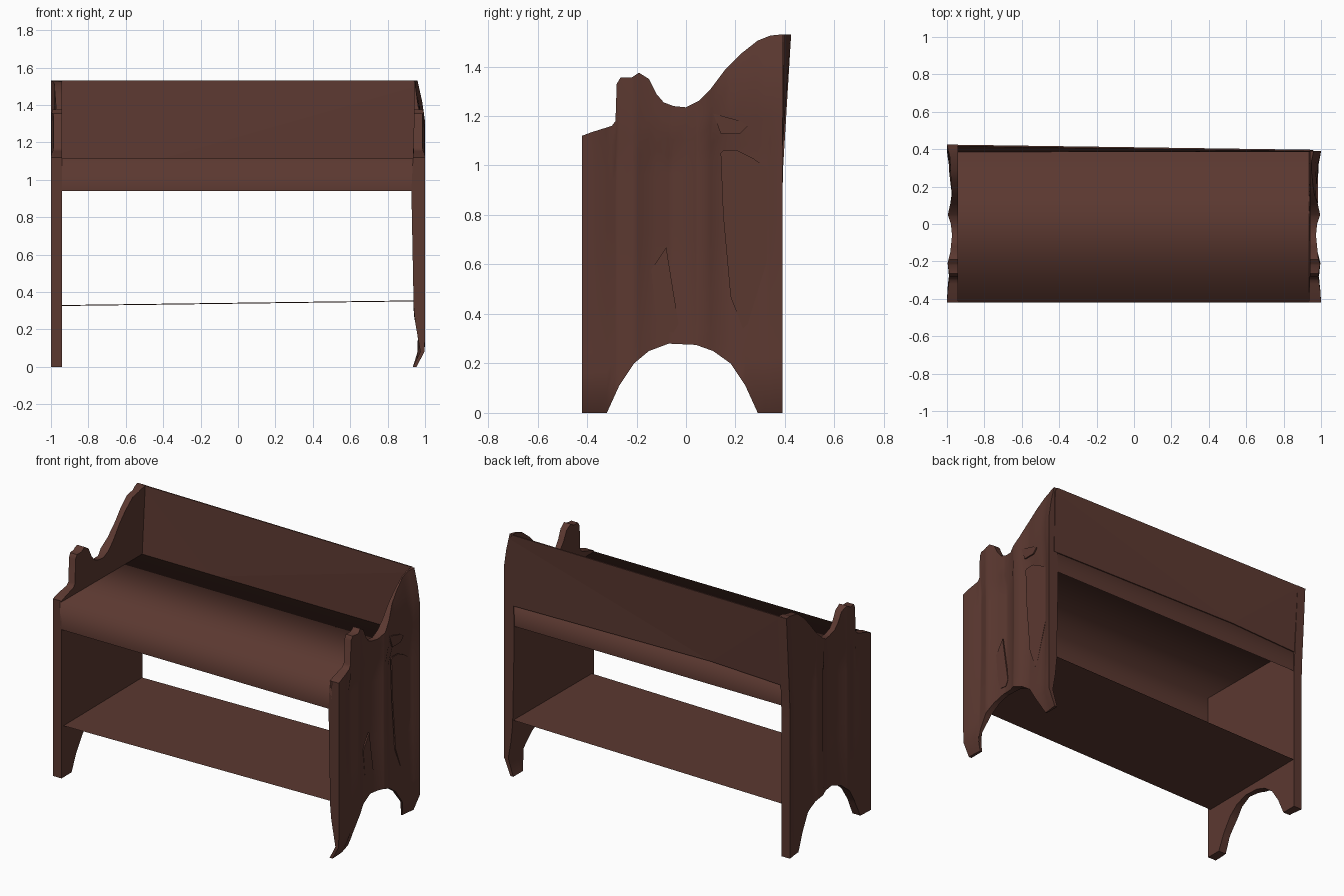
import bpy, bmesh, math

cube = bpy.data.objects.get("Cube")
if cube:
    bpy.data.objects.remove(cube)

# One dark wood colour throughout
wood = bpy.data.materials.new("dark_brown_wood")
wood.use_nodes = True
colour = (0.105, 0.040, 0.030, 1)
wood.diffuse_color = colour
bsdf = wood.node_tree.nodes["Principled BSDF"]
bsdf.inputs["Base Color"].default_value = colour
bsdf.inputs["Roughness"].default_value = 0.8


def finish(name, bm, angle=None):
    bmesh.ops.recalc_face_normals(bm, faces=bm.faces)
    mesh = bpy.data.meshes.new(name)
    bm.to_mesh(mesh)
    bm.free()
    mesh.materials.append(wood)
    obj = bpy.data.objects.new(name, mesh)
    bpy.context.collection.objects.link(obj)
    if angle:
        bpy.ops.object.select_all(action='DESELECT')
        obj.select_set(True)
        bpy.context.view_layer.objects.active = obj
        bpy.ops.object.shade_smooth_by_angle(angle=math.radians(angle))
    return obj


def lerp_table(table, v):
    """Linear lookup in a list of (key, value) pairs."""
    for (a, p), (b, q) in zip(table, table[1:]):
        if v <= b:
            return p + (q - p) * max(0, (v - a) / (b - a))
    return table[-1][1]


# End panel outline: top edge with the scroll, and arched foot opening
TOP = [(-.42, 1.12), (-.38, 1.135), (-.30, 1.16), (-.285, 1.18), (-.28, 1.33),
       (-.265, 1.355), (-.22, 1.355), (-.19, 1.375), (-.15, 1.35), (-.12, 1.29),
       (-.09, 1.255), (-.05, 1.24), (0, 1.235), (.05, 1.26), (.1, 1.31),
       (.16, 1.39), (.22, 1.45), (.29, 1.505), (.34, 1.525), (.39, 1.53)]
ARCH = [(-.42, 0), (-.32, 0), (-.27, .11), (-.21, .2), (-.15, .25), (-.07, .28),
        (.04, .275), (.11, .25), (.18, .2), (.24, .11), (.29, 0), (.39, 0)]
# Carved depth of the outer face across the panel
FLUTE = [(-.42, .0), (-.36, .006), (-.28, .024), (-.21, .006), (-.15, .03),
         (-.06, .045), (0, .035), (.05, .008), (.11, .03), (.16, .045),
         (.24, .035), (.32, .028), (.36, .01), (.39, 0)]
# Inner face of the warped end, and its bent foot
WARP_IN = [(0, .935), (.08, .975), (.28, .94), (.94, .927), (1.2, .94)]
WARP_OUT = [(0, .955), (.05, .99), (.1, 1), (1.35, 1), (1.53, .96)]


def end_panel(name, side):
    ys = sorted({y for table in (TOP, ARCH, FLUTE) for y, _ in table})
    rows = 14
    bm = bmesh.new()
    inner, outer = [], []
    for y in ys:
        lo, hi = lerp_table(ARCH, y), lerp_table(TOP, y)
        col_in, col_out = [], []
        for i in range(rows + 1):
            z = lo + (hi - lo) * i / rows
            fade = min(1, .35 + z) * (1 if z < 1.1 else .6)
            depth = lerp_table(FLUTE, y) * fade
            xi, xo = .94, 1 - depth
            if side > 0:
                xi, xo = lerp_table(WARP_IN, z), lerp_table(WARP_OUT, z) - depth
                xo = max(xo, xi + .008)
            yy = y
            if side < 0 and y > .3:
                yy += .035 * max(0, z - .95) / .58
            col_in.append(bm.verts.new((side * xi, yy, z)))
            col_out.append(bm.verts.new((side * xo, yy, z)))
        inner.append(col_in)
        outer.append(col_out)
    for j in range(len(ys) - 1):
        for grid in (inner, outer):
            for i in range(rows):
                bm.faces.new((grid[j][i], grid[j + 1][i],
                              grid[j + 1][i + 1], grid[j][i + 1]))
        for i in (0, rows):
            bm.faces.new((inner[j][i], inner[j + 1][i],
                          outer[j + 1][i], outer[j][i]))
    for j in (0, len(ys) - 1):
        for i in range(rows):
            bm.faces.new((inner[j][i], inner[j][i + 1],
                          outer[j][i + 1], outer[j][i]))
    return finish(name, bm, 50)


end_panel("left_end_panel", 1)
end_panel("right_end_panel", -1)


def plate(name, x, outline, thick=.008):
    """Flat facet set into an end panel."""
    bm = bmesh.new()
    face = bm.faces.new([bm.verts.new((x, y, z)) for y, z in outline])
    ext = bmesh.ops.extrude_face_region(bm, geom=[face])["geom"]
    for v in ext:
        if isinstance(v, bmesh.types.BMVert):
            v.co.x += thick
    return finish(name, bm)


plate("large_side_facet", .968, [(.14, 1.05), (.15, 1.06), (.21, 1.06), (.27, 1.03),
                                 (.385, .95), (.36, .72), (.25, .36), (.23, .34),
                                 (.18, .47), (.15, .8)])
plate("small_side_facet", .966, [(-.14, .58), (-.08, .67), (-.03, .36), (-.05, .325),
                                 (-.1, .33), (-.12, .37)])
plate("upper_side_facet", .975, [(.11, 1.21), (.22, 1.18), (.25, 1.16),
                                 (.22, 1.13), (.14, 1.13)])


def strip(name, path, x0, x1, angle=None):
    """Sheet running between the ends; path holds (y, z) points."""
    bm = bmesh.new()
    ends = [[bm.verts.new((x, y, z)) for y, z in path] for x in (x0, x1)]
    for i in range(len(path) - 1):
        bm.faces.new((ends[0][i], ends[1][i], ends[1][i + 1], ends[0][i + 1]))
    return finish(name, bm, angle)


# Seat with front apron and rear rail, softly shaded over the edges
strip("seat_and_apron", [(-.42, .94), (-.42, 1.115), (.385, 1.11), (.385, .95)],
      -.95, .95, 120)

# Low shelf, rising slightly to one end
shelf = strip("lower_shelf", [(-.40, .33), (.385, .335)], -.95, .95)
for v in shelf.data.vertices:
    v.co.z += .02 if v.co.x > 0 else -.005

# Backrest: two flat triangular halves meeting on a diagonal
bm = bmesh.new()
low_r, low_mid, low_l, top_l, top_r = [bm.verts.new(p) for p in (
    (-.96, .388, 1.08), (-.45, .388, 1.10), (.96, .388, 1.08),
    (.955, .392, 1.50), (-.96, .42, 1.53))]
peak = bm.verts.new((.94, .393, 1.53))
bm.faces.new((low_r, low_mid, top_r))
bm.faces.new((low_mid, top_l, peak, top_r))
bm.faces.new((low_mid, low_l, top_l))
back = finish("backrest", bm)
solid = back.modifiers.new("thickness", 'SOLIDIFY')
solid.thickness = .008
solid.offset = 0
